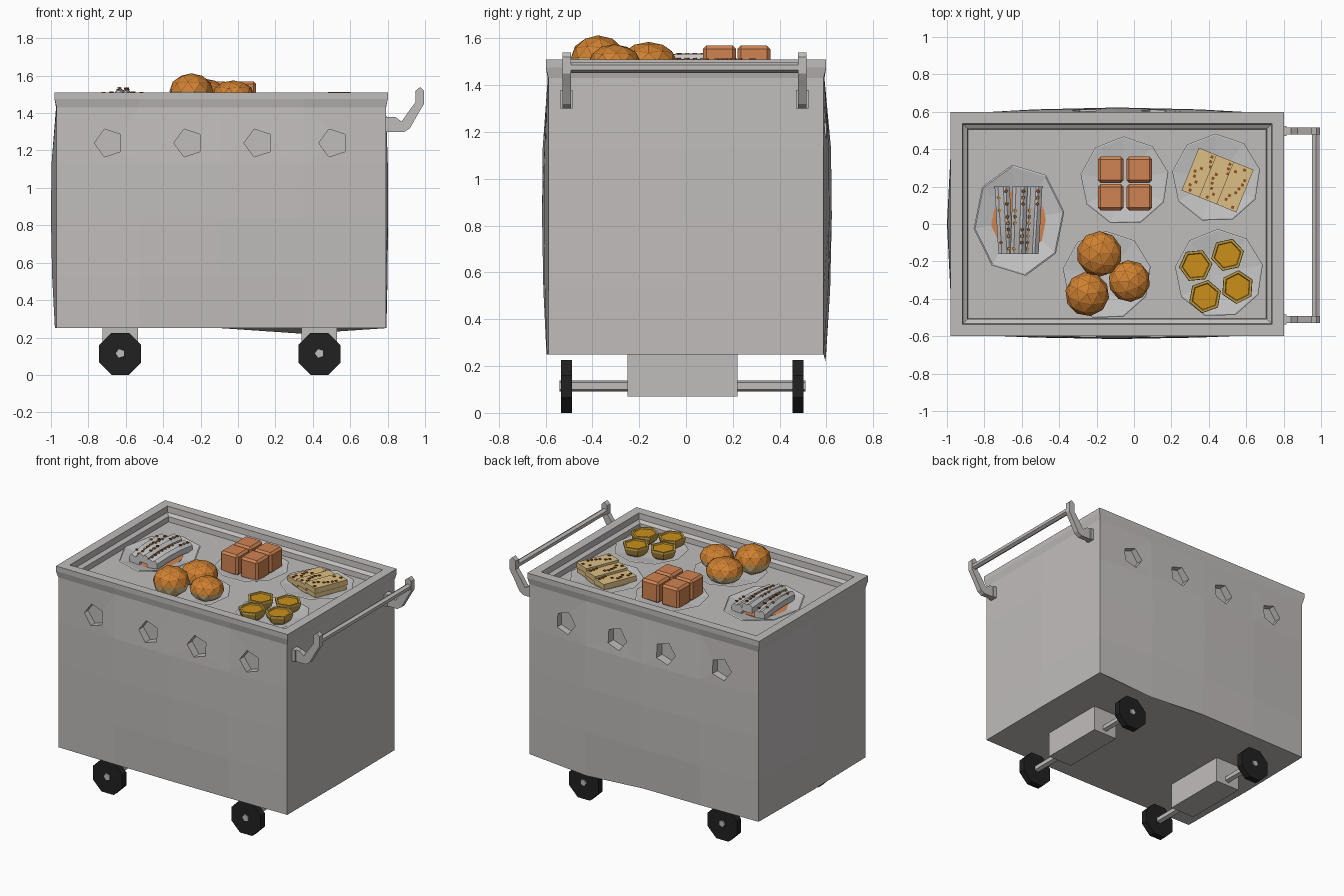
import bpy, bmesh, random
from math import sin, cos, pi, radians
from mathutils import Vector, Matrix

random.seed(4)
if "Cube" in bpy.data.objects:
    bpy.data.objects.remove(bpy.data.objects["Cube"])


def material(name, r, g, b):
    m = bpy.data.materials.new(name)
    m.use_nodes = True
    m.diffuse_color = (r, g, b, 1)
    m.node_tree.nodes["Principled BSDF"].inputs["Base Color"].default_value = (r, g, b, 1)
    return m


STEEL = material("steel grey", .53, .51, .50)
PLATE = material("plate grey", .56, .56, .56)
RUBBER = material("black rubber", .015, .015, .015)
SALMON = material("caramel", .63, .23, .085)
BISCUIT = material("biscuit cream", .72, .52, .23)
CRUST = material("orange crust", .62, .22, .03)
CRACK = material("brown crumb", .28, .08, .015)
HONEY = material("honey", .60, .28, .01)
PASTRY = material("golden pastry", .52, .33, .06)
ICING = material("icing white", .62, .61, .62)


def finish(name, bm, *mats):
    bmesh.ops.recalc_face_normals(bm, faces=bm.faces)
    me = bpy.data.meshes.new(name)
    bm.to_mesh(me)
    bm.free()
    for m in mats:
        me.materials.append(m)
    ob = bpy.data.objects.new(name, me)
    bpy.context.collection.objects.link(ob)
    return ob


def loft(bm, rings):
    """Skin a stack of rings and cap both ends."""
    loops = [[bm.verts.new(p) for p in r] for r in rings]
    n = len(loops[0])
    for a, b in zip(loops, loops[1:]):
        for i in range(n):
            j = (i + 1) % n
            bm.faces.new((a[i], a[j], b[j], b[i]))
    bm.faces.new(loops[0])
    return bm.faces.new(loops[-1])


def polygon(x, y, z, rx, ry, n, turn=0.0):
    return [(x + rx * cos(2 * pi * i / n + turn), y + ry * sin(2 * pi * i / n + turn), z)
            for i in range(n)]


def box(bm, centre, size, rot=None, mat=0):
    m = Matrix.Translation(centre) @ (rot or Matrix()) @ Matrix.Diagonal((*size, 1))
    verts = bmesh.ops.create_cube(bm, size=1, matrix=m)["verts"]
    for f in {f for v in verts for f in v.link_faces}:
        f.material_index = mat


def rod(bm, centre, radius, depth, n, turn=0.0):
    """Prism lying along y."""
    m = Matrix.Translation(centre) @ Matrix.Rotation(pi / 2, 4, 'X') @ Matrix.Rotation(turn, 4, 'Z')
    bmesh.ops.create_cone(bm, cap_ends=True, segments=n, radius1=radius, radius2=radius,
                          depth=depth, matrix=m)


# Cart body: slightly swollen walls, rim and recessed tray in one shell
def body_ring(grow, z, bulge, dip=0.0):
    x0, x1, y = -.97 - grow, .79 + grow, .588 + grow
    pts = []
    for i in range(4):
        t = i / 4
        pts.append((x0 + (x1 - x0) * t, -y - .027 * bulge * sin(pi * t), z))
    for i in range(2):
        pts.append((x1 + .012 * bulge * i, -y + y * i, z))
    for i in range(4):
        t = i / 4
        pts.append((x1 + (x0 - x1) * t, y + .035 * bulge * sin(pi * t), z - (dip if i == 1 else 0)))
    for i in range(2):
        pts.append((x0 - .03 * bulge * i, y - y * i, z))
    return pts


rows = [(0, .25, .3, .03), (0, .53, .8), (0, .84, 1), (0, 1.13, .9), (0, 1.43, .1),
        (.011, 1.475, 0), (.011, 1.51, 0), (-.052, 1.51, 0), (-.056, 1.47, 0),
        (-.08, 1.455, 0), (-.083, 1.42, 0)]
bm = bmesh.new()
loft(bm, [body_ring(*r) for r in rows])
body = finish("cart_body", bm, STEEL)

# Pentagonal recesses along the front and back
bm = bmesh.new()
for x in (-.69, -.265, .11, .51):
    for side in (-1, 1):
        rod(bm, (x, side * .65, 1.24), .078, .2, 5, pi / 2)
cutter = finish("recess_cutter", bm, STEEL)
cutter.hide_render = True
cut = body.modifiers.new("recesses", 'BOOLEAN')
cut.operation, cut.object = 'DIFFERENCE', cutter
bpy.context.view_layer.objects.active = body
bpy.ops.object.modifier_apply(modifier=cut.name)
bpy.data.objects.remove(cutter)

# Running gear
for end, x in (("left", .435), ("right", -.63)):
    bm = bmesh.new()
    box(bm, (x, -.015, .165), (.19, .47, .19))
    rod(bm, (x, -.015, .115), .024, 1.05, 5, pi / 2)
    finish(end + "_axle", bm, STEEL)
    for side, y in (("front", -.51), ("back", .478)):
        bm = bmesh.new()
        rod(bm, (x, y, .1125), .1218, .046, 8, pi / 8)
        finish(f"{end}_{side}_wheel", bm, RUBBER)

# Push handle: two bent brackets and a bar
outline = [(.78, 1.30), (.89, 1.30), (.92, 1.32), (.965, 1.40), (.995, 1.45), (.995, 1.52),
           (.975, 1.54), (.95, 1.52), (.95, 1.46), (.92, 1.42), (.875, 1.355), (.84, 1.38),
           (.78, 1.38)]
for side, y in (("front", -.51), ("back", .497)):
    bm = bmesh.new()
    loft(bm, [[(x, y + w, z) for x, z in outline] for w in (-.018, .018)])
    box(bm, (.80, y, 1.34), (.03, .052, .08))
    finish(side + "_handle_bracket", bm, STEEL)
bm = bmesh.new()
rod(bm, (.972, -.006, 1.475), .022, 1.0, 6)
finish("handle_bar", bm, STEEL)


# Serving plates
def plate(name, x, y, rx, ry, rise, n, turn):
    bm = bmesh.new()
    levels = [(.55, 1.415), (1, 1.422 + rise), (.97, 1.425 + rise), (.5, 1.428), (.05, 1.426)]
    loft(bm, [polygon(x, y, z, rx * s, ry * s, n, turn) for s, z in levels])
    finish(name, bm, PLATE)


for name, x, y in (("caramel_plate", -.05, .23), ("biscuit_plate", .44, .245),
                   ("bun_plate", -.145, -.275), ("tart_plate", .455, -.265)):
    plate(name, x, y, .238, .238, .02, 9, .2)
plate("roll_plate", -.615, .02, .245, .3, .035, 8, .15)

# Caramel cubes
bm = bmesh.new()
for x in (-.125, .029):
    for y in (.29, .143):
        box(bm, (x, y, 1.497), (.137, .14, .145))
cubes = finish("caramel_cubes", bm, SALMON)
bev = cubes.modifiers.new("soft edges", 'BEVEL')
bev.width, bev.segments = .014, 1

# Cracked buns: cream below, crust on top with crumb lines around each facet
for i, (x, y, r, top) in enumerate(((-.185, -.16, .122, 1.585), (-.025, -.305, .112, 1.575),
                                    (-.25, -.375, .118, 1.613))):
    bm = bmesh.new()
    half = (top - 1.42) / 2
    m = (Matrix.Translation((x, y, 1.42 + half)) @ Matrix.Diagonal((r, r, half, 1))
         @ Matrix.Rotation(i * .7, 4, 'Z'))
    bmesh.ops.create_icosphere(bm, subdivisions=2, radius=1, matrix=m)
    crust = [f for f in bm.faces if f.calc_center_median().z > 1.42 + half * .95]
    for f in crust:
        f.material_index = 1
    for f in bmesh.ops.inset_individual(bm, faces=crust, thickness=.0025)["faces"]:
        f.material_index = 2
    finish(f"bun_{i + 1}", bm, BISCUIT, CRUST, CRACK)

# Biscuit stack: three overlapping slabs with crumbs
turn = Matrix.Rotation(radians(-22), 4, 'Z')
bm = bmesh.new()
for k in (-1, 0, 1):
    z = 1.475 + .016 * k
    mid = Vector((.447, .235, z)) + turn @ Vector((.1 * k, 0, 0))
    box(bm, mid, (.115, .245, .036), turn)
    box(bm, mid - Vector((0, 0, .036)), (.108, .235, .03), turn)
    for j in range(9):
        spot = Vector((random.uniform(-.035, .045), -.105 + .026 * j, .02))
        box(bm, mid + turn @ spot, (.015, .015, .006), turn, 1)
finish("biscuits", bm, BISCUIT, CRACK)

# Honey tarts
for i, (x, y) in enumerate(((.33, -.222), (.5, -.165), (.38, -.388), (.553, -.337))):
    bm = bmesh.new()
    levels = [(.045, 1.425), (.078, 1.455), (.09, 1.49), (.088, 1.502), (.074, 1.502), (.07, 1.494)]
    fill = loft(bm, [polygon(x, y, z, r, r, 6, .1 + i * .12) for r, z in levels])
    fill.material_index = 1
    finish(f"tart_{i + 1}", bm, PASTRY, HONEY)

# Sauce pool and iced rolls with crumbs
bm = bmesh.new()
loft(bm, [polygon(-.615, -.005, z, .148, .19, 14) for z in (1.424, 1.436)])
finish("sauce", bm, SALMON)
bm = bmesh.new()
section = [(-.038, -.03), (.038, -.03), (.04, .01), (.02, .03), (.006, .018), (-.022, .032), (-.04, .01)]
for x, z, lean in ((-.695, 1.468, -.02), (-.615, 1.492, .012), (-.54, 1.47, .02)):
    rings = []
    for t in (-1, -.35, .35, 1):
        lift = .012 * (1 - t * t)
        rings.append([(x + sx + lean * t * .5, .02 + .18 * t, z + sz + lift) for sx, sz in section])
    loft(bm, rings)
    for j in range(10):
        t = -.85 + .19 * j
        box(bm, (x + lean * t * .5 + random.choice((-.021, .019)), .02 + .18 * t,
                 z + .031 + .012 * (1 - t * t)), (.014, .016, .007),
            Matrix.Rotation(random.uniform(0, pi), 4, 'Z'), 1 + j % 2)
finish("iced_rolls", bm, ICING, CRUST, CRACK)
